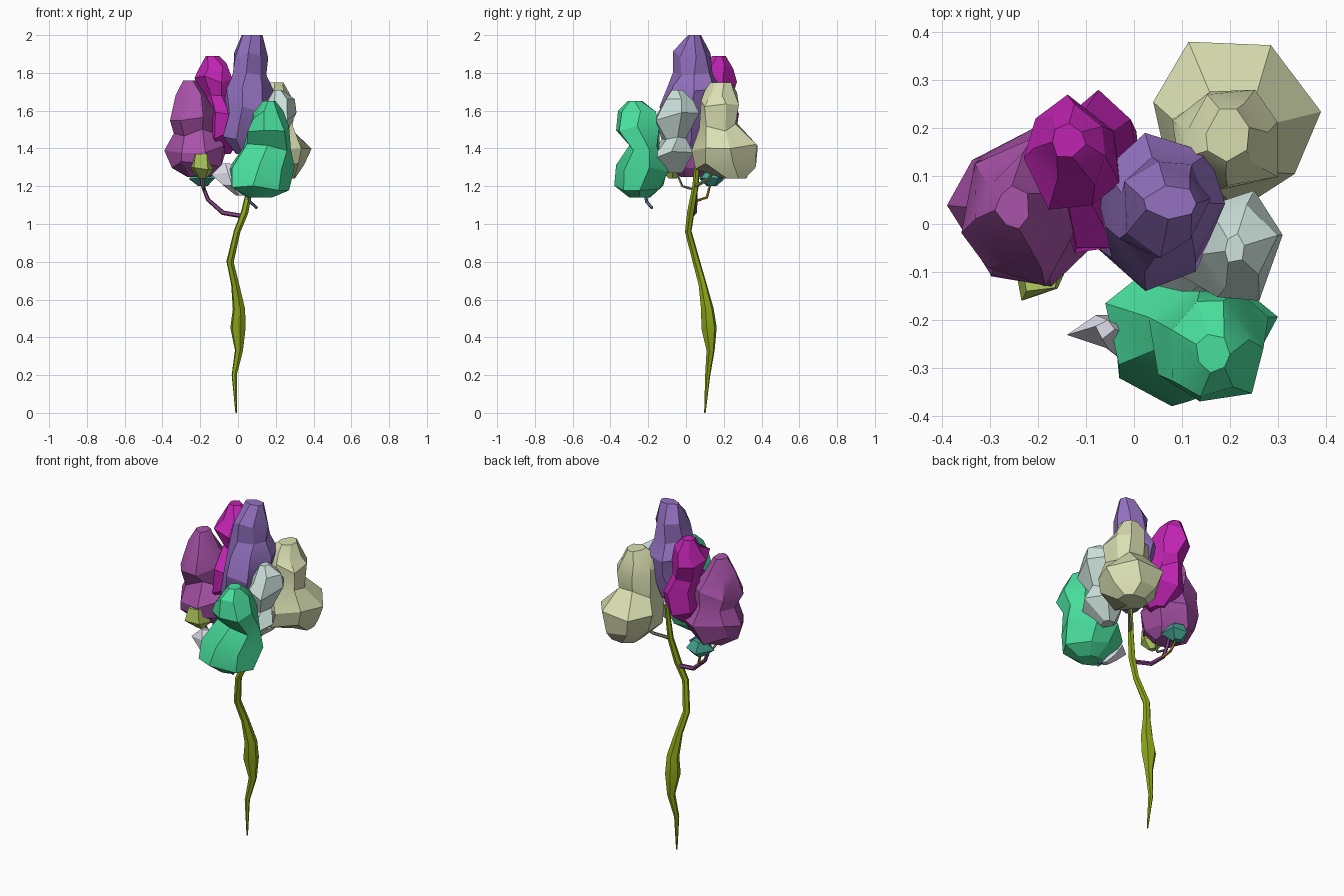
import bpy, bmesh, math, random
from mathutils import Vector

random.seed(7)


def finish(name, bm, rgb, angle=25):
    bmesh.ops.recalc_face_normals(bm, faces=bm.faces[:])
    me = bpy.data.meshes.new(name)
    bm.to_mesh(me)
    bm.free()
    ob = bpy.data.objects.new(name, me)
    bpy.context.collection.objects.link(ob)
    mat = bpy.data.materials.new(name + "_colour")
    mat.diffuse_color = [(c / 255) ** 2.2 for c in rgb] + [1]
    me.materials.append(mat)
    bpy.context.view_layer.objects.active = ob
    ob.select_set(True)
    bpy.ops.object.shade_smooth_by_angle(angle=math.radians(angle))
    ob.select_set(False)
    return ob


def skin(bm, rings):
    for a, b in zip(rings, rings[1:]):
        n = len(a)
        for i in range(n):
            bm.faces.new((a[i], a[(i + 1) % n], b[(i + 1) % n], b[i]))
    bm.faces.new(rings[0])
    bm.faces.new(rings[-1])


def tube(name, pts, rgb, sides=5):
    """Tapered limb along points (x, y, z, radius)."""
    bm = bmesh.new()
    P = [Vector(p[:3]) for p in pts]
    rings = []
    for k, p in enumerate(P):
        t = (P[min(k + 1, len(P) - 1)] - P[max(k - 1, 0)]).normalized()
        u = t.cross(Vector((0.3, 1, 0.1))).normalized()
        v = t.cross(u)
        rings.append([bm.verts.new(p + pts[k][3] * (u * math.cos(a) + v * math.sin(a)))
                      for a in (math.tau * i / sides for i in range(sides))])
    skin(bm, rings)
    return finish(name, bm, rgb)


def clump(name, levels, rgb, sides=7, rough=0.13, tilt=0.025):
    """Faceted foliage from levels (z, x0, x1, y0, y1), each fitted to its extents."""
    bm = bmesh.new()
    rings = []
    phase = random.random() * 6
    for k, (z, x0, x1, y0, y1) in enumerate(levels):
        raw = []
        for i in range(sides):
            a = math.tau * (i + random.uniform(-0.2, 0.2)) / sides + phase
            r = 1 + random.uniform(-rough, rough)
            raw.append((r * math.cos(a), r * math.sin(a)))
        lx, hx = min(p[0] for p in raw), max(p[0] for p in raw)
        ly, hy = min(p[1] for p in raw), max(p[1] for p in raw)
        end = k in (0, len(levels) - 1)
        rings.append([bm.verts.new((x0 + (x1 - x0) * (x - lx) / (hx - lx),
                                    y0 + (y1 - y0) * (y - ly) / (hy - ly),
                                    z + (0 if end else random.uniform(-tilt, tilt))))
                      for x, y in raw])
    skin(bm, rings)
    return finish(name, bm, rgb)


# Winding trunk
tube("trunk", [(-.01, .10, 0, .004), (-.02, .115, .2, .014), (.005, .13, .33, .022),
               (0, .122, .45, .042), (.005, .113, .55, .034), (-.015, .088, .68, .022),
               (-.042, .055, .8, .02), (-.005, .012, .96, .018), (.035, .025, 1.06, .02),
               (.065, .05, 1.2, .017), (.08, .065, 1.4, .012)], (138, 165, 30), 6)

# Side branches
tube("left_branch", [(.035, .025, 1.04, .013), (-.08, .045, 1.06, .013), (-.16, .05, 1.13, .011),
                     (-.19, .05, 1.21, .01), (-.2, .06, 1.3, .008)], (130, 70, 130))
tube("left_twig_back", [(-.15, .05, 1.12, .008), (-.16, .11, 1.14, .008), (-.19, .13, 1.22, .006)],
     (170, 130, 50))
tube("left_twig_front", [(-.18, .05, 1.18, .007), (-.18, -.02, 1.2, .007), (-.19, -.05, 1.27, .006)],
     (130, 140, 110))
tube("front_twig", [(.1, -.18, 1.085, .008), (.06, -.21, 1.12, .009), (.06, -.22, 1.2, .009)],
     (95, 115, 150))
tube("right_twig", [(.07, .05, 1.2, .01), (.13, .12, 1.24, .009), (.2, .18, 1.32, .008)],
     (130, 140, 110))

# Main foliage clumps
clump("green_foliage", [(1.14, .05, .18, -.30, -.19), (1.20, -.04, .27, -.38, -.12),
                        (1.30, -.06, .30, -.37, -.09), (1.40, .03, .28, -.30, -.14),
                        (1.50, .05, .27, -.37, -.14), (1.58, .08, .24, -.36, -.16),
                        (1.65, .13, .20, -.31, -.23)], (74, 222, 156))
clump("pale_foliage", [(1.27, .10, .17, -.10, -.02), (1.36, .02, .28, -.18, .04),
                       (1.46, .06, .25, -.13, 0), (1.57, .13, .31, -.16, .07),
                       (1.64, .14, .30, -.13, .04), (1.71, .19, .23, -.08, -.02)],
      (205, 226, 220), 6)
clump("beige_foliage", [(1.24, .14, .30, .20, .32), (1.31, .06, .35, .05, .37),
                        (1.40, .04, .39, .03, .38), (1.51, .08, .29, .07, .27),
                        (1.63, .08, .30, .08, .28), (1.70, .11, .28, .10, .27),
                        (1.75, .15, .24, .13, .24)], (216, 222, 176))
clump("violet_foliage", [(1.37, -.01, .07, -.04, .05), (1.47, -.08, .11, -.11, .14),
                         (1.60, -.08, .17, -.14, .17), (1.71, -.06, .19, -.10, .19),
                         (1.78, -.03, .15, -.07, .14), (1.90, -.02, .16, -.07, .13),
                         (2.00, .02, .13, .01, .08)], (146, 112, 190))
clump("magenta_foliage", [(1.37, -.12, -.04, .05, .15), (1.47, -.18, .02, -.06, .26),
                          (1.57, -.16, .02, -.05, .28), (1.66, -.18, -.03, .04, .24),
                          (1.76, -.23, -.03, .03, .27), (1.83, -.21, -.06, .08, .25),
                          (1.89, -.17, -.10, .14, .21)], (190, 40, 176))
clump("plum_foliage", [(1.25, -.27, -.14, -.03, .08), (1.31, -.35, -.09, -.11, .17),
                       (1.39, -.39, -.06, -.13, .21), (1.48, -.34, -.10, -.08, .16),
                       (1.57, -.36, -.11, -.13, .18), (1.66, -.33, -.15, -.09, .15),
                       (1.76, -.29, -.22, -.01, .08)], (168, 84, 168))

# Small leaf tufts under the crown
clump("lime_tuft", [(1.24, -.21, -.17, -.09, -.05), (1.29, -.26, -.13, -.16, 0),
                    (1.37, -.24, -.15, -.14, -.02)], (178, 205, 95), 5, tilt=.01)
clump("teal_tuft", [(1.20, -.21, -.16, .11, .16), (1.24, -.26, -.12, .07, .2),
                    (1.29, -.22, -.15, .1, .17)], (70, 165, 145), 5, tilt=.01)
clump("white_tuft", [(1.15, -.01, .03, -.25, -.21), (1.21, -.08, .05, -.28, -.19),
                     (1.27, -.14, .02, -.26, -.19), (1.32, -.08, -.04, -.24, -.20)],
      (222, 222, 235), 4, tilt=.01)
